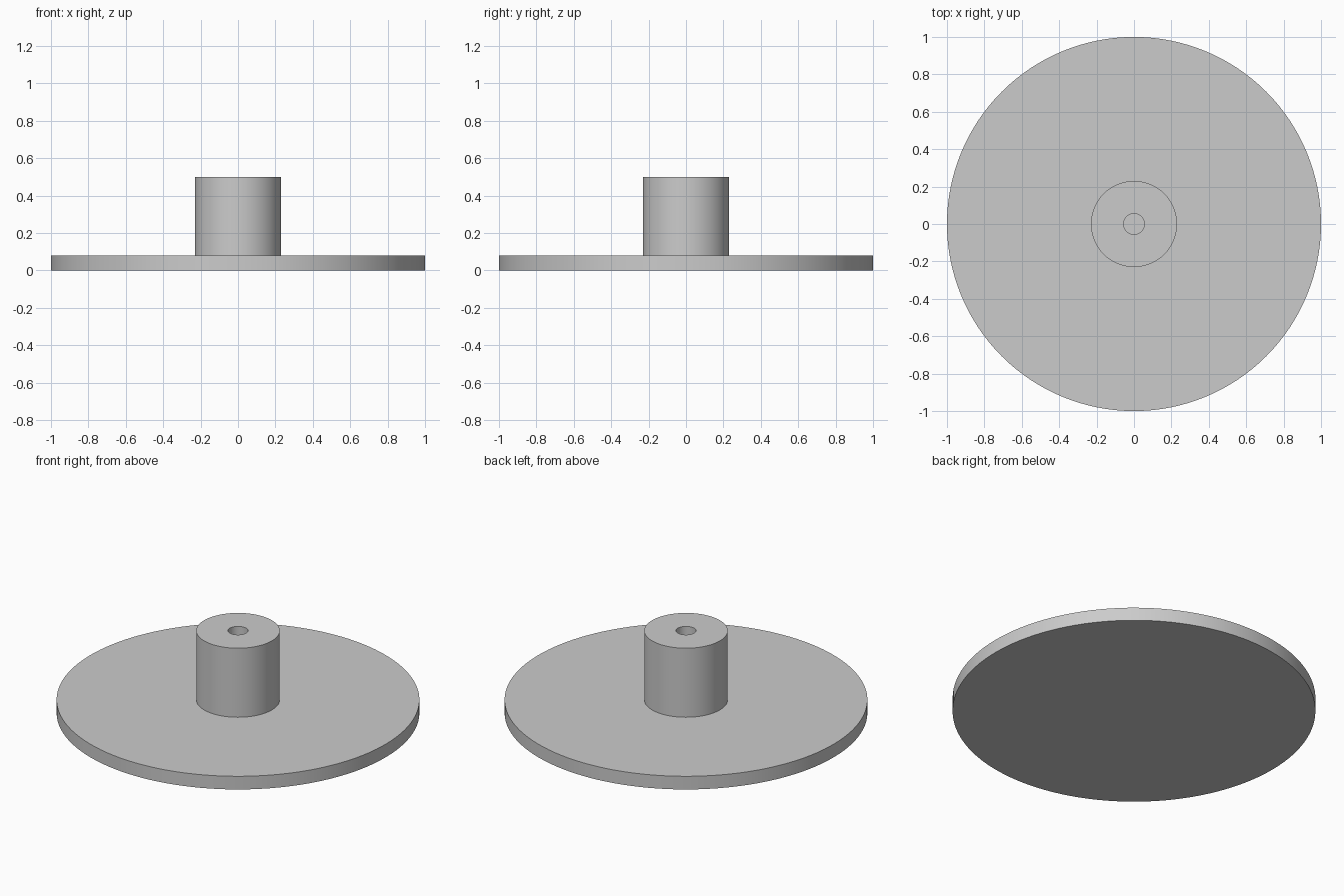
import bpy, bmesh, math

cube = bpy.data.objects.get("Cube")
if cube:
    bpy.data.objects.remove(cube)

PLATE_R, PLATE_H = 1.0, 0.08
HUB_R, HUB_TOP = 0.23, 0.5
BORE_R = 0.055
SIDES = 128

# Plain grey material
grey = bpy.data.materials.new("plain grey")
grey.use_nodes = True
colour = (0.6, 0.6, 0.6, 1)
grey.diffuse_color = colour
grey.node_tree.nodes["Principled BSDF"].inputs["Base Color"].default_value = colour


def lathe(name, profile):
    """Turn an (radius, height) profile around z into a smooth solid."""
    bm = bmesh.new()
    verts = [bm.verts.new((r, 0, z)) for r, z in profile]
    edges = [bm.edges.new(pair) for pair in zip(verts, verts[1:])]
    bmesh.ops.spin(bm, geom=verts + edges, axis=(0, 0, 1), cent=(0, 0, 0),
                   angle=math.tau, steps=SIDES, use_merge=True)
    bmesh.ops.remove_doubles(bm, verts=bm.verts, dist=1e-5)
    bmesh.ops.recalc_face_normals(bm, faces=bm.faces)
    mesh = bpy.data.meshes.new(name)
    bm.to_mesh(mesh)
    bm.free()
    mesh.materials.append(grey)
    obj = bpy.data.objects.new(name, mesh)
    bpy.context.collection.objects.link(obj)
    bpy.ops.object.select_all(action="DESELECT")
    obj.select_set(True)
    bpy.context.view_layer.objects.active = obj
    bpy.ops.object.shade_smooth_by_angle(angle=math.radians(30))
    return obj


# Round base plate and bored hub, turned as one solid
lathe("flanged_hub", [
    (0, 0), (PLATE_R, 0), (PLATE_R, PLATE_H),
    (HUB_R, PLATE_H), (HUB_R, HUB_TOP),
    (BORE_R, HUB_TOP), (BORE_R, PLATE_H), (0, PLATE_H),
])
